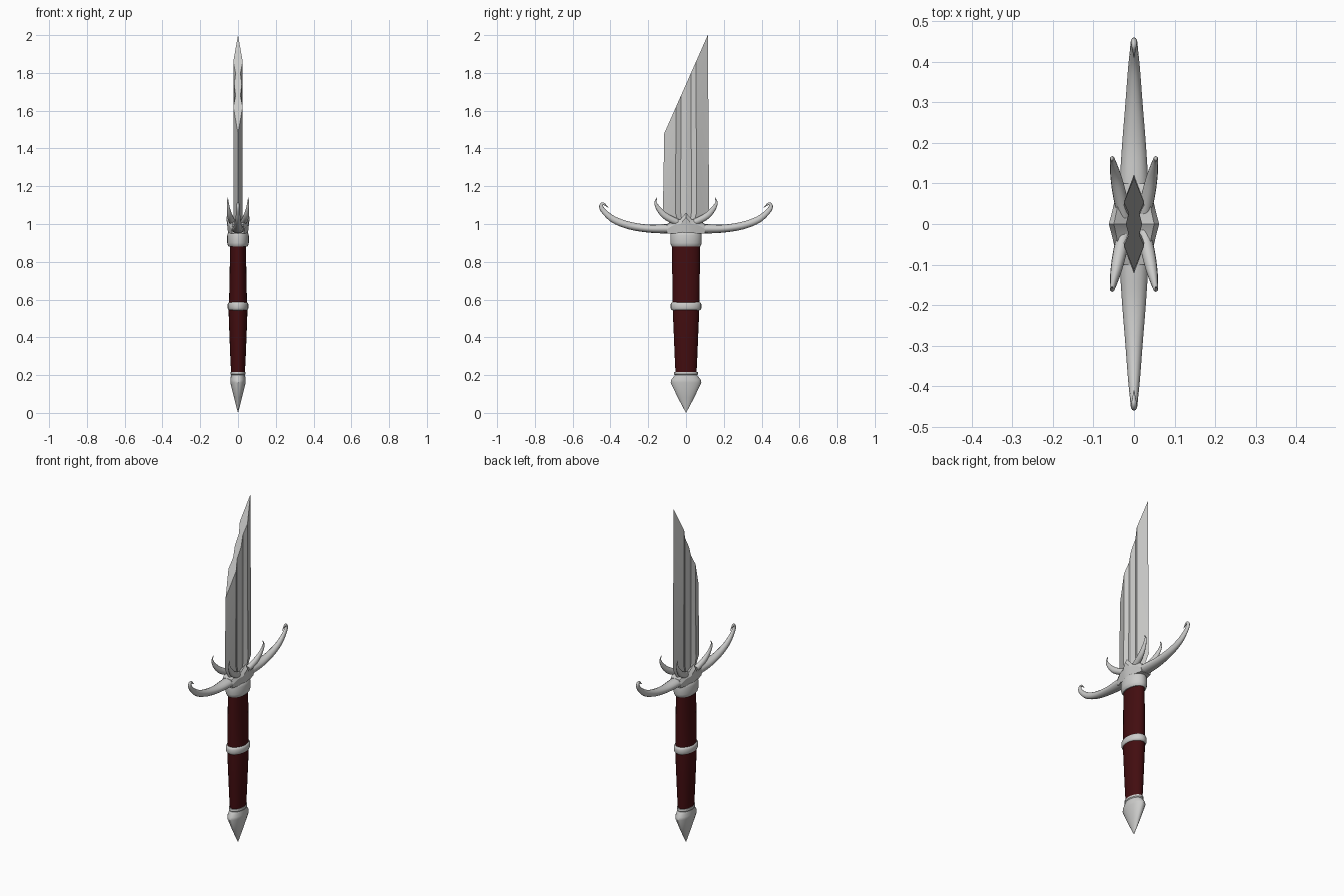
import bpy, bmesh, math
from mathutils import Vector

cube = bpy.data.objects.get("Cube")
if cube:
    bpy.data.objects.remove(cube, do_unlink=True)


def material(name, color):
    m = bpy.data.materials.new(name)
    m.use_nodes = True
    m.diffuse_color = color
    m.node_tree.nodes["Principled BSDF"].inputs["Base Color"].default_value = color
    return m


steel = material("pale steel", (0.6, 0.6, 0.59, 1))
leather = material("dark red leather", (0.055, 0.004, 0.005, 1))


def loft(name, rings, mat, angle=35):
    """Skin a closed surface over rings with equal point counts."""
    bm = bmesh.new()
    loops = [[bm.verts.new(p) for p in ring] for ring in rings]
    n = len(loops[0])
    for a, b in zip(loops, loops[1:]):
        for i in range(n):
            j = (i + 1) % n
            bm.faces.new((a[i], a[j], b[j], b[i]))
    bm.faces.new(loops[0])
    bm.faces.new(loops[-1])
    bmesh.ops.remove_doubles(bm, verts=bm.verts, dist=0.00005)
    bmesh.ops.recalc_face_normals(bm, faces=bm.faces)
    mesh = bpy.data.meshes.new(name)
    bm.to_mesh(mesh)
    bm.free()
    mesh.materials.append(mat)
    obj = bpy.data.objects.new(name, mesh)
    bpy.context.collection.objects.link(obj)
    bpy.ops.object.select_all(action="DESELECT")
    obj.select_set(True)
    bpy.context.view_layer.objects.active = obj
    bpy.ops.object.shade_smooth_by_angle(angle=math.radians(angle))
    return obj


def turned(name, profile, mat, sides=24):
    """Oval lathe: profile rows are z, half width x, half depth y."""
    turn = [math.tau * i / sides for i in range(sides)]
    return loft(name, [[(rx * math.cos(t), ry * math.sin(t), z) for t in turn]
                       for z, rx, ry in profile], mat)


def smooth_path(rows, steps=5):
    """Catmull-Rom interpolation through rows of numbers."""
    rows = [Vector(r) for r in rows]
    out = []
    for i in range(len(rows) - 1):
        p0, p1 = rows[max(i - 1, 0)], rows[i]
        p2, p3 = rows[i + 1], rows[min(i + 2, len(rows) - 1)]
        for s in range(steps):
            t = s / steps
            out.append(0.5 * (2 * p1 + (p2 - p0) * t
                              + (2 * p0 - 5 * p1 + 4 * p2 - p3) * t * t
                              + (3 * p1 - p0 - 3 * p2 + p3) * t ** 3))
    return out + [rows[-1]]


def horn(name, rows, mx, my, sides=12):
    """Curved taper: rows are x, y, z, half width, half height."""
    path = smooth_path(rows)
    rings = []
    for i, row in enumerate(path):
        a, b = path[max(i - 1, 0)], path[min(i + 1, len(path) - 1)]
        up = Vector((0, a[2] - b[2], b[1] - a[1])).normalized()
        ring = []
        for k in range(sides):
            t = math.tau * k / sides
            p = Vector(row[:3]) + up * row[4] * math.sin(t)
            p.x += row[3] * math.cos(t)
            ring.append((p.x * mx, p.y * my, p.z))
        rings.append(ring)
    return loft(name, rings, steel, 60)


# Blade: fullered section, slanted tip
half = [(0, -0.12), (0.025, -0.055), (0.013, -0.028), (0.02, 0), (0.013, 0.028),
        (0.025, 0.055), (0, 0.12)]
section = half + [(-x, y) for x, y in reversed(half[1:-1])]
loft("blade", [[(x, y * 0.6, 0.98) for x, y in section],
               [(x, y * 1.02, 1.06) for x, y in section],
               [(x, y * 0.96, 1.74 + 2.26 * y * 0.96) for x, y in section]], steel, 20)

# Grip, ring, collar and pommel
turned("grip", [(0.2, 0.036, 0.055), (0.3, 0.041, 0.06), (0.4, 0.045, 0.064),
                (0.54, 0.05, 0.07), (0.6, 0.047, 0.071), (0.75, 0.044, 0.073),
                (0.9, 0.042, 0.073)], leather)


def band(name, z0, z1, rx, ry):
    h = (z1 - z0) / 4
    turned(name, [(z0, rx - 0.009, ry - 0.009), (z0 + h * 0.4, rx - 0.003, ry - 0.003),
                  (z0 + h, rx, ry), (z1 - h, rx, ry),
                  (z1 - h * 0.4, rx - 0.003, ry - 0.003),
                  (z1, rx - 0.009, ry - 0.009)], steel)


band("grip_ring", 0.543, 0.586, 0.055, 0.081)
band("collar", 0.88, 0.96, 0.057, 0.083)
turned("pommel", [(0, 0.0003, 0.0003), (0.08, 0.021, 0.043), (0.16, 0.041, 0.081),
                  (0.175, 0.041, 0.078), (0.2, 0.037, 0.059), (0.205, 0.04, 0.064),
                  (0.217, 0.039, 0.062)], steel)

# Guard hub with a pointed crest on each face
hub = [(-0.1, 0.035, 0.997), (-0.065, 0.046, 1.02), (-0.03, 0.054, 1.025), (0, 0.062, 1.06)]
hub += [(-y, w, z) for y, w, z in reversed(hub[:-1])]
loft("guard_hub", [[(-w * 0.85, y, 0.95), (w * 0.85, y, 0.95), (w, y, z - 0.025),
                    (w * 0.8, y, z), (0, y, 1.0), (-w * 0.8, y, z), (-w, y, z - 0.025)]
                   for y, w, z in hub], steel, 25)

# Guard arms curling up at the ends, and four prongs
arm = [(0, 0, 0.976, 0.036, 0.026), (0, 0.1, 0.975, 0.035, 0.025),
       (0, 0.2, 0.976, 0.029, 0.021), (0, 0.3, 0.992, 0.021, 0.02),
       (0, 0.38, 1.022, 0.015, 0.018), (0, 0.43, 1.062, 0.01, 0.014),
       (0, 0.449, 1.092, 0.008, 0.011), (0, 0.438, 1.108, 0.006, 0.007),
       (0, 0.411, 1.086, 0.001, 0.001)]
prong = [(0.025, 0.02, 1.0, 0.016, 0.016), (0.035, 0.07, 1.02, 0.017, 0.018),
         (0.044, 0.115, 1.047, 0.014, 0.017), (0.051, 0.148, 1.085, 0.008, 0.012),
         (0.054, 0.161, 1.115, 0.005, 0.006), (0.054, 0.153, 1.14, 0.001, 0.001)]
for my, end in ((-1, "front"), (1, "back")):
    horn(end + "_guard_arm", arm, 1, my)
    for mx, side in ((1, "left"), (-1, "right")):
        horn(f"{end}_{side}_prong", prong, mx, my)
